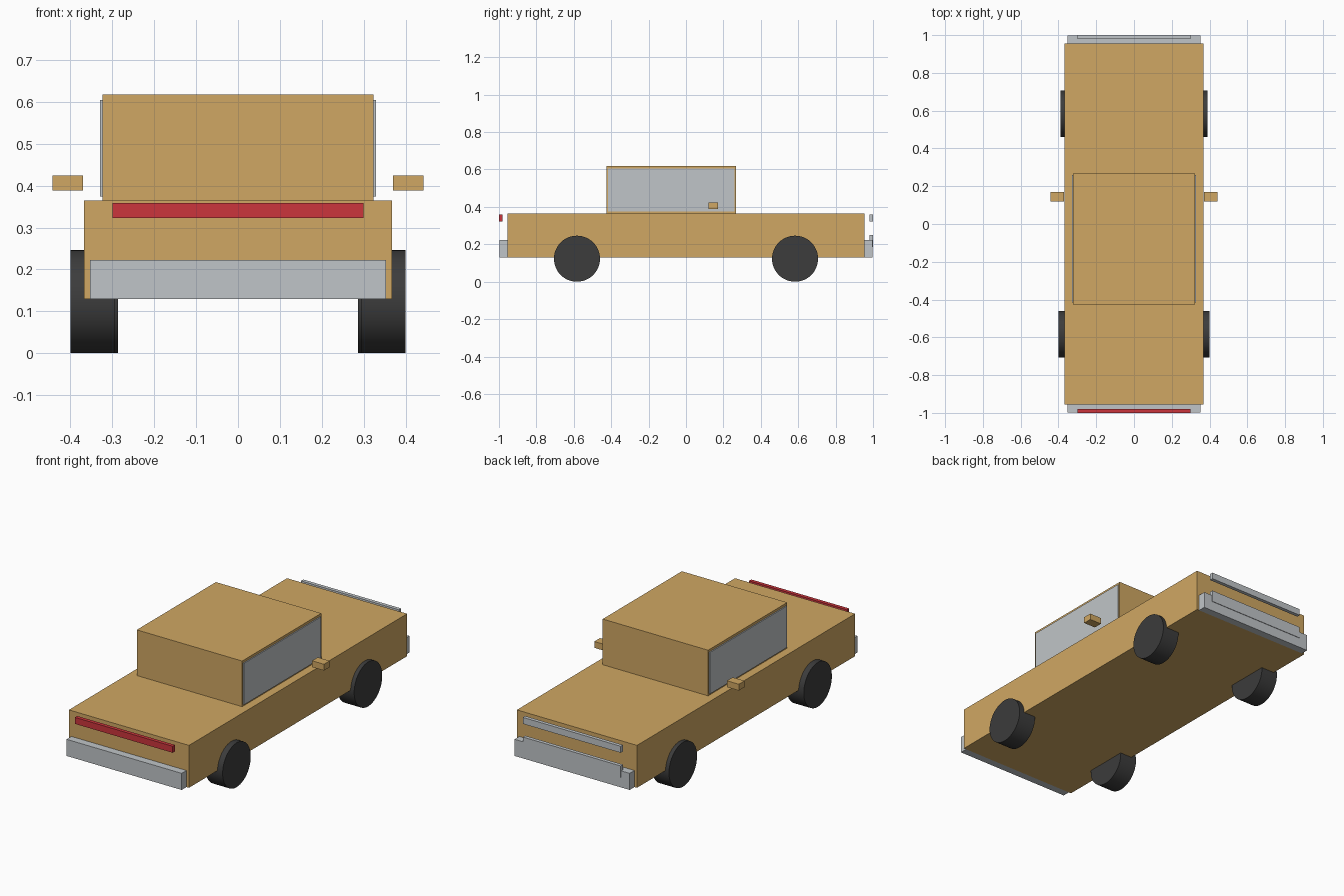
import bpy
import math

cube = bpy.data.objects.get("Cube")
if cube:
    bpy.data.objects.remove(cube, do_unlink=True)


def material(name, rgb):
    mat = bpy.data.materials.new(name)
    mat.use_nodes = True
    color = (*rgb, 1)
    mat.diffuse_color = color
    mat.node_tree.nodes["Principled BSDF"].inputs["Base Color"].default_value = color
    return mat


TAN = material("tan paint", (0.63, 0.39, 0.125))
SILVER = material("silver", (0.53, 0.56, 0.58))
RED = material("red lamp", (0.6, 0.035, 0.045))
RUBBER = material("dark rubber", (0.045, 0.045, 0.045))


def box(name, xs, ys, zs, mat):
    """Box between the given limits on each axis."""
    spans = (xs, ys, zs)
    bpy.ops.mesh.primitive_cube_add(size=1, location=[(a + b) / 2 for a, b in spans])
    obj = bpy.context.object
    obj.name = name
    obj.scale = [b - a for a, b in spans]
    bpy.ops.object.transform_apply(location=False, rotation=False, scale=True)
    obj.data.materials.append(mat)
    return obj


def wheel(name, side, inner, outer, y, radius=0.123):
    bpy.ops.mesh.primitive_cylinder_add(
        vertices=48, radius=radius, depth=outer - inner,
        location=(side * (inner + outer) / 2, y, radius),
        rotation=(0, math.pi / 2, 0))
    obj = bpy.context.object
    obj.name = name
    obj.data.materials.append(RUBBER)
    bpy.ops.object.shade_smooth_by_angle(angle=math.radians(30))


# Body and cabin
box("body", (-0.368, 0.368), (-0.955, 0.955), (0.13, 0.365), TAN)
box("cabin", (-0.323, 0.323), (-0.425, 0.268), (0.365, 0.618), TAN)

# Bumpers
box("front_bumper", (-0.353, 0.353), (-0.997, -0.955), (0.13, 0.222), SILVER)
box("back_bumper", (-0.353, 0.353), (0.955, 0.997), (0.13, 0.222), SILVER)

# Light bars and the plate over the back bumper
box("red_light_bar", (-0.3, 0.3), (-1.0, -0.98), (0.323, 0.359), RED)
box("silver_light_bar", (-0.3, 0.3), (0.98, 1.0), (0.323, 0.359), SILVER)
box("bumper_plate", (-0.3, 0.3), (0.98, 1.0), (0.185, 0.25), SILVER)

# Paired parts on both sides
for label, side in (("left", 1), ("right", -1)):
    def across(a, b):
        return sorted((side * a, side * b))

    box(label + "_window", across(0.32, 0.329), (-0.416, 0.259), (0.374, 0.604), SILVER)
    box(label + "_mirror", across(0.37, 0.443), (0.12, 0.17), (0.389, 0.424), TAN)
    wheel(label + "_front_wheel", side, 0.295, 0.4, -0.583)
    wheel(label + "_back_wheel", side, 0.287, 0.39, 0.583)
